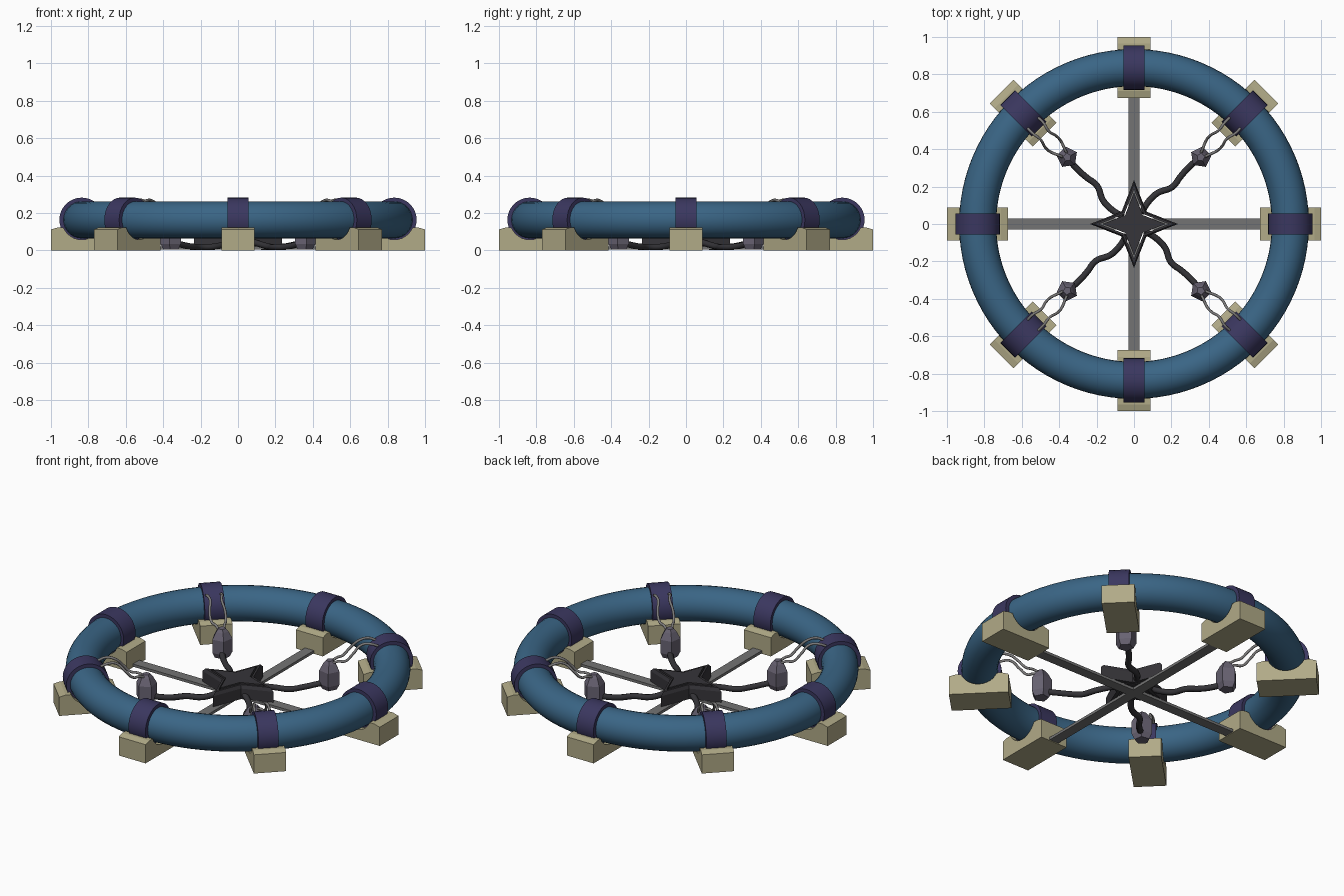
import bpy, bmesh, math
from mathutils import Matrix, Vector

if "Cube" in bpy.data.objects:
    bpy.data.objects.remove(bpy.data.objects["Cube"])

RING_R, TUBE_R, RING_Z = 0.836, 0.099, 0.163


def material(name, r, g, b):
    m = bpy.data.materials.new(name)
    m.diffuse_color = (r, g, b, 1)
    m.use_nodes = True
    m.node_tree.nodes["Principled BSDF"].inputs["Base Color"].default_value = m.diffuse_color
    return m


BLUE = material("ring blue", 0.042, 0.130, 0.235)
PURPLE = material("band purple", 0.043, 0.038, 0.115)
TAN = material("block tan", 0.44, 0.405, 0.245)
GREY = material("beam grey", 0.175, 0.175, 0.175)
DARK = material("star charcoal", 0.037, 0.035, 0.041)
BLACK = material("cable black", 0.034, 0.033, 0.038)
VIOLET_GREY = material("housing violet grey", 0.14, 0.125, 0.17)
WIRE = material("wire grey", 0.20, 0.195, 0.195)


def mesh_object(name, verts, faces, mat, smooth=False, angle=0.0):
    me = bpy.data.meshes.new(name)
    me.from_pydata([tuple(v) for v in verts], [], faces)
    bm = bmesh.new()
    bm.from_mesh(me)
    bmesh.ops.recalc_face_normals(bm, faces=bm.faces)
    bm.to_mesh(me)
    bm.free()
    me.materials.append(mat)
    if smooth:
        for p in me.polygons:
            p.use_smooth = True
        me.set_sharp_from_angle(angle=math.radians(40))
    ob = bpy.data.objects.new(name, me)
    ob.rotation_euler.z = angle
    bpy.context.collection.objects.link(ob)
    return ob


def loft(name, rings, mat, caps=True, closed=False, **kw):
    """Skin a list of equally long point loops."""
    n, k = len(rings[0]), len(rings)
    verts = [v for ring in rings for v in ring]
    faces = []
    for a in range(k if closed else k - 1):
        b = (a + 1) % k
        for i in range(n):
            j = (i + 1) % n
            faces.append((a * n + i, a * n + j, b * n + j, b * n + i))
    if caps and not closed:
        faces += [tuple(range(n)), tuple(range((k - 1) * n, k * n))]
    return mesh_object(name, verts, faces, mat, **kw)


def cable(name, points, radius, mat, angle):
    cu = bpy.data.curves.new(name, 'CURVE')
    cu.dimensions = '3D'
    cu.bevel_depth = radius
    cu.bevel_resolution = 2
    cu.resolution_u = 6
    cu.use_fill_caps = True
    sp = cu.splines.new('BEZIER')
    sp.bezier_points.add(len(points) - 1)
    for bp, p in zip(sp.bezier_points, points):
        bp.co = p
        bp.handle_left_type = bp.handle_right_type = 'AUTO'
    cu.materials.append(mat)
    ob = bpy.data.objects.new(name, cu)
    ob.rotation_euler.z = angle
    bpy.context.collection.objects.link(ob)


def circle_xz(r, y, n):
    return [(RING_R + r * math.cos(2 * math.pi * i / n), y,
             RING_Z + r * math.sin(2 * math.pi * i / n)) for i in range(n)]


# Main ring
rings = []
for s in range(96):
    rot = Matrix.Rotation(2 * math.pi * s / 96, 3, 'Z')
    rings.append([rot @ Vector(p) for p in circle_xz(TUBE_R, 0, 28)])
loft("ring", rings, BLUE, closed=True, smooth=True)

# Cradle profile shared by the support blocks (radius, height)
arc_r = 0.106
a0 = math.asin((0.122 - RING_Z) / arc_r)
profile = [(0.675, 0), (1.0, 0), (1.0, 0.112), (0.965, 0.122)]
for i in range(13):
    a = a0 + (-math.pi - 2 * a0) * i / 12
    profile.append((RING_R + arc_r * math.cos(a), RING_Z + arc_r * math.sin(a)))
profile += [(0.71, 0.122), (0.675, 0.112)]

# Eight bands and support blocks
for i in range(8):
    ang = i * math.pi / 4
    loft("band", [circle_xz(0.119, y, 32) for y in (-0.056, 0.056)], PURPLE,
         smooth=True, angle=ang)
    loft("support_block", [[(r, y, z) for r, z in profile] for y in (-0.089, 0.089)],
         TAN, angle=ang)

# Crossed beams between the opposite blocks
for i in range(2):
    loft("cross_beam", [[(x, -0.03, z0), (x, 0.03, z0), (x, 0.03, z1), (x, -0.03, z1)]
                        for x, z0, z1 in ((-0.70, 0.004, 0.02), (0.70, 0.004, 0.02))],
         GREY, angle=i * math.pi / 2)


# Central four-pointed star: outer frame, narrow slot, inner plate
def star(tip, z):
    pts = []
    for i in range(8):
        r = tip if i % 2 == 0 else tip * 0.40
        a = i * math.pi / 4
        pts.append((r * math.cos(a), r * math.sin(a), z))
    return pts


loft("star_frame", [star(0.235, 0.022), star(0.235, 0.085), star(0.215, 0.105),
                    star(0.185, 0.105), star(0.185, 0.022)], DARK, closed=True)
loft("star_plate", [star(0.168, 0.022), star(0.168, 0.11)], DARK)

# Four pentagonal housings with their cables and wires
for i in range(4):
    ang = i * math.pi / 2
    diag = ang + math.pi / 4

    def pent(r, z):
        return [(0.505 + r * math.cos(2 * math.pi * k / 5 + math.pi),
                 r * math.sin(2 * math.pi * k / 5 + math.pi), z) for k in range(5)]

    loft("housing", [pent(0.042, 0.004), pent(0.058, 0.035), pent(0.058, 0.115),
                     pent(0.036, 0.155), pent(0.022, 0.172)], VIOLET_GREY, angle=diag)
    cable("power_cable", [(0.04, 0.06, 0.05), (0.07, 0.11, 0.035), (0.125, 0.165, 0.02),
                          (0.205, 0.198, 0.018), (0.25, 0.255, 0.02),
                          (0.30, 0.31, 0.03), (0.355, 0.355, 0.045)], 0.017, BLACK, ang)
    for side, k in ((1, 1.0), (-1, 0.85)):
        cable("ring_wire", [(0.515, side * 0.012, 0.155), (0.545, side * 0.025 * k, 0.17),
                            (0.585, side * 0.042 * k, 0.175), (0.625, side * 0.046 * k, 0.215),
                            (0.675, side * 0.034 * k, 0.262), (0.725, side * 0.04, 0.268),
                            (0.77, side * 0.04, 0.25)], 0.0075, WIRE, diag)
